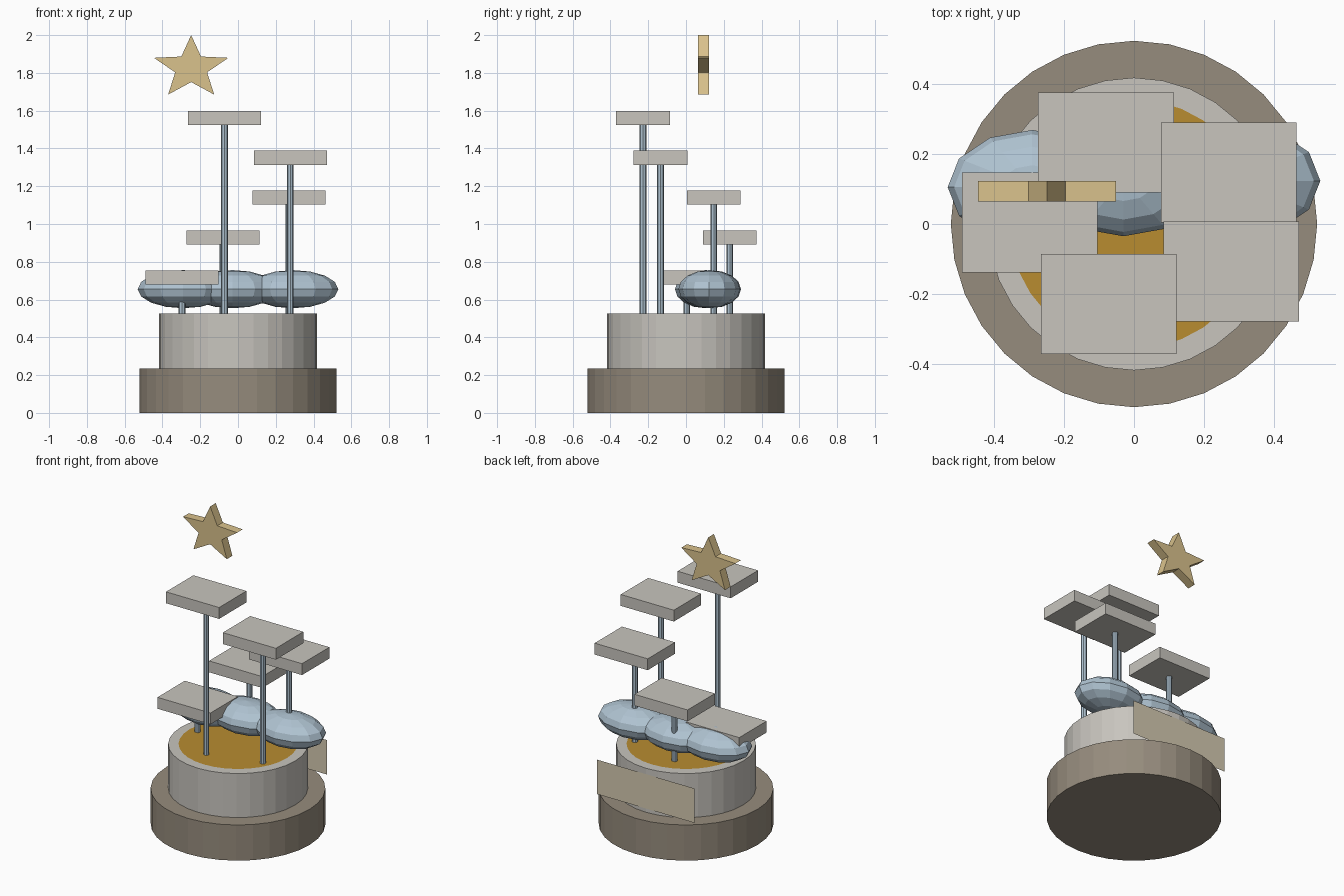
import bpy, bmesh, math
from mathutils import Matrix

if "Cube" in bpy.data.objects:
    bpy.data.objects.remove(bpy.data.objects["Cube"])


def material(name, rgb):
    m = bpy.data.materials.new(name)
    m.diffuse_color = (*rgb, 1)
    m.use_nodes = True
    m.node_tree.nodes["Principled BSDF"].inputs["Base Color"].default_value = m.diffuse_color
    return m


STONE = material("pale stone", (0.578, 0.558, 0.515))
BROWN = material("brown grey", (0.305, 0.262, 0.205))
BLUE = material("mist blue", (0.43, 0.546, 0.64))
SAND = material("star sand", (0.70, 0.54, 0.265))
GOLD = material("deep gold", (0.479, 0.262, 0.03))
CREAM = material("plaque cream", (0.66, 0.59, 0.44))


def finish(name, bm, mat, smooth=False):
    bmesh.ops.recalc_face_normals(bm, faces=bm.faces)
    me = bpy.data.meshes.new(name)
    bm.to_mesh(me)
    bm.free()
    me.materials.append(mat)
    ob = bpy.data.objects.new(name, me)
    bpy.context.collection.objects.link(ob)
    return ob


def cylinder(name, x, y, z0, z1, r, sides, mat):
    bm = bmesh.new()
    bmesh.ops.create_cone(bm, cap_ends=True, segments=sides, radius1=r, radius2=r,
                          depth=z1 - z0, matrix=Matrix.Translation((x, y, (z0 + z1) / 2)))
    return finish(name, bm, mat)


def box(name, centre, size, mat):
    bm = bmesh.new()
    bmesh.ops.create_cube(bm, size=1, matrix=Matrix.Translation(centre) @ Matrix.Diagonal((*size, 1)))
    return finish(name, bm, mat)


# Stepped round base with a gold inlay on top
cylinder("base", 0, 0, 0, 0.235, 0.522, 32, BROWN)
cylinder("drum", 0, 0, 0.235, 0.525, 0.417, 32, STONE)
bm = bmesh.new()
bmesh.ops.create_circle(bm, cap_ends=True, segments=32, radius=0.355,
                        matrix=Matrix.Translation((0, 0, 0.5265)))
finish("gold_inlay", bm, GOLD)

# Plaque standing flat against the back of the drum
bm = bmesh.new()
bm.faces.new([bm.verts.new(p) for p in ((0.355, 0.418, 0.26), (-0.355, 0.418, 0.26),
                                        (-0.355, 0.418, 0.487), (0.355, 0.418, 0.487))])
ob = finish("back_plaque", bm, CREAM)

# Spiral of slabs, each on a thin pole
steps = [(-0.297, 0.004), (-0.08, 0.232), (0.27, 0.147), (0.277, -0.135), (-0.072, -0.228)]
for i, (x, y) in enumerate(steps):
    bottom = 0.68 + 0.211 * i
    cylinder(f"pole_{i + 1}", x, y, 0.525, bottom, 0.018, 8, BLUE)
    box(f"step_{i + 1}", (x, y, bottom + 0.0375), (0.387, 0.285, 0.075), STONE)

# Faceted cloud of three flattened spheres
for i, (x, y) in enumerate([(-0.29, 0.105), (-0.03, 0.128), (0.29, 0.123)]):
    bm = bmesh.new()
    bmesh.ops.create_uvsphere(bm, u_segments=12, v_segments=8, radius=1,
                              matrix=Matrix.Translation((x, y, 0.655)) @ Matrix.Diagonal((0.241, 0.163, 0.101, 1)))
    finish(f"cloud_puff_{i + 1}", bm, BLUE)

# Floating five-pointed star
bm = bmesh.new()
ring = []
for k in range(10):
    r = 1 if k % 2 == 0 else 0.43
    a = k * math.pi / 5
    ring.append(bm.verts.new((-0.248 + 0.207 * r * math.sin(a), 0.064, 1.826 + 0.174 * r * math.cos(a))))
face = bm.faces.new(ring)
new = bmesh.ops.extrude_face_region(bm, geom=[face])["geom"]
bmesh.ops.translate(bm, vec=(0, 0.058, 0), verts=[v for v in new if isinstance(v, bmesh.types.BMVert)])
finish("star", bm, SAND)
